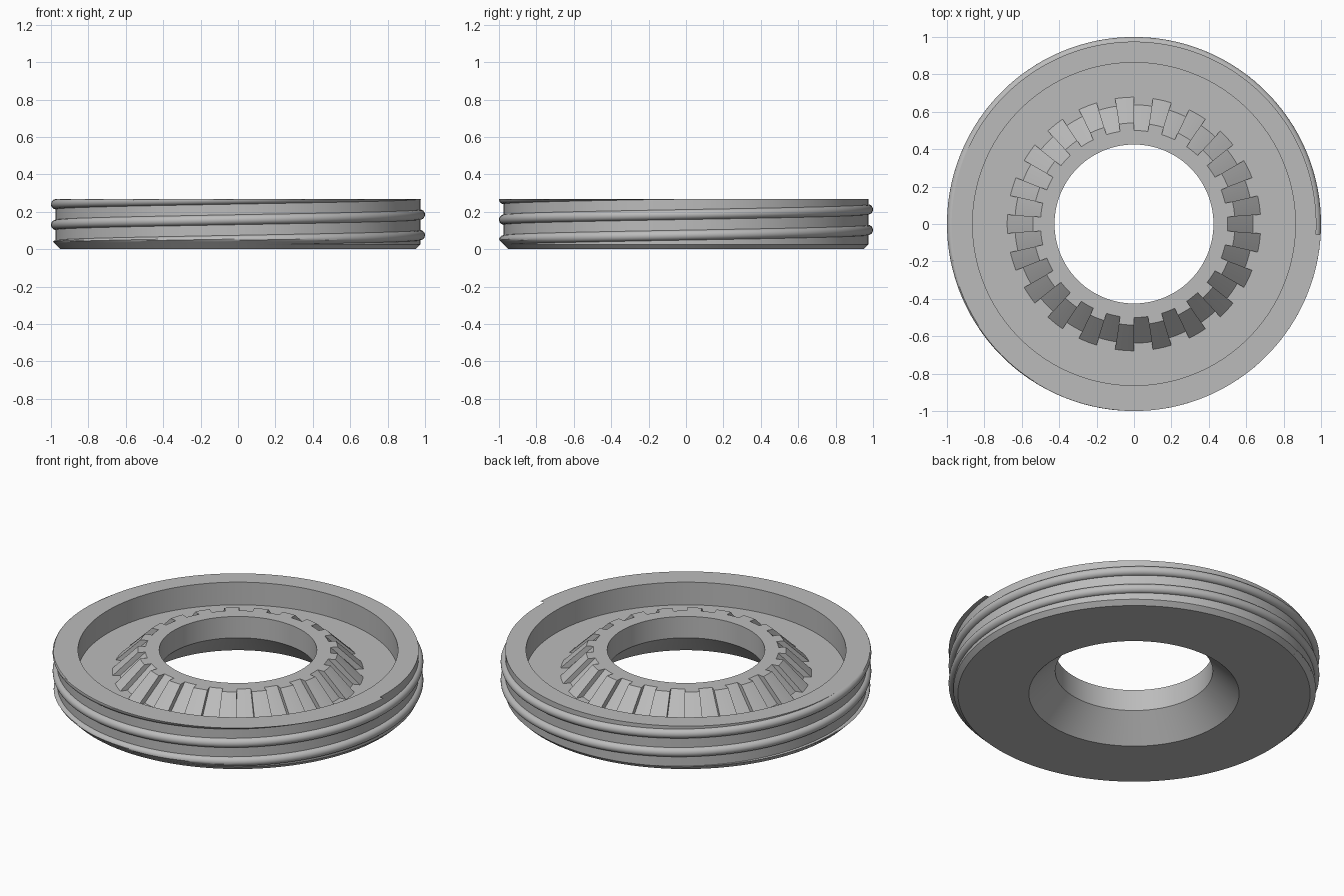
import bpy, bmesh, math

if "Cube" in bpy.data.objects:
    bpy.data.objects.remove(bpy.data.objects["Cube"], do_unlink=True)

HEIGHT, FLOOR = 0.267, 0.132
BODY_R, BOTTOM_R = 0.975, 0.95
TEETH = 21

grey = bpy.data.materials.new("plain_grey")
grey.use_nodes = True
colour = (0.5, 0.5, 0.5, 1)
grey.diffuse_color = colour
grey.node_tree.nodes["Principled BSDF"].inputs["Base Color"].default_value = colour


def finish(name, bm):
    """Turn a bmesh into a smooth object with sharp creases."""
    bmesh.ops.recalc_face_normals(bm, faces=bm.faces)
    mesh = bpy.data.meshes.new(name)
    bm.to_mesh(mesh)
    bm.free()
    mesh.materials.append(grey)
    mesh.shade_smooth()
    mesh.set_sharp_from_angle(angle=math.radians(30))
    obj = bpy.data.objects.new(name, mesh)
    bpy.context.collection.objects.link(obj)
    return obj


def skin(bm, sections, closed):
    """Join closed (angle, [(radius, z)]) sections; cap the ends if open."""
    rings = [[bm.verts.new((r * math.cos(a), r * math.sin(a), z)) for r, z in pts]
             for a, pts in sections]
    pairs = list(zip(rings, rings[1:]))
    if closed:
        pairs.append((rings[-1], rings[0]))
    else:
        bm.faces.new(rings[0])
        bm.faces.new(rings[-1][::-1])
    n = len(rings[0])
    for p, q in pairs:
        for i in range(n):
            j = (i + 1) % n
            bm.faces.new((p[i], q[i], q[j], p[j]))


# Ring body: dished top, raised conical hub, flared hole below
profile = [(0.567, 0), (BOTTOM_R, 0), (BODY_R, BODY_R - BOTTOM_R), (BODY_R, HEIGHT),
           (0.863, HEIGHT), (0.863, FLOOR), (0.637, FLOOR), (0.5, HEIGHT),
           (0.425, HEIGHT), (0.425, 0.14)]
steps = TEETH * 8
bm = bmesh.new()
skin(bm, [(math.tau * i / steps, profile) for i in range(steps)], True)
finish("ring_body", bm)

# Raised teeth around the hub cone
tooth = [(0.5, HEIGHT), (0.54, HEIGHT), (0.678, FLOOR), (0.62, FLOOR - 0.01)]
bm = bmesh.new()
for k in range(TEETH):
    middle = math.pi + math.tau * k / TEETH
    skin(bm, [(middle + math.tau / steps * s, tooth) for s in range(-2, 3)], False)
finish("hub_teeth", bm)

# Rounded screw thread, trimmed by the top plane and the bottom chamfer
PITCH, THREAD_R, CENTRE_R = 0.11, 0.027, 0.973


def thread_section(centre_z):
    arc = [(CENTRE_R + THREAD_R * math.cos(t), centre_z + THREAD_R * math.sin(t))
           for t in (math.pi * (i / 12 - 0.5) for i in range(13))]
    raw = [(0.965, centre_z - THREAD_R)] + arc + [(0.965, centre_z + THREAD_R)]
    trimmed = []
    for r, z in raw:
        z = min(max(z, 0), HEIGHT)
        trimmed.append((min(r, BOTTOM_R + z), z))
    return trimmed


turns = (HEIGHT + THREAD_R) / PITCH
count = int(turns * 120)
sections = []
for i in range(count + 1):
    z = turns * PITCH * i / count
    sections.append((math.pi + math.tau * (z - 0.13) / PITCH, thread_section(z)))
bm = bmesh.new()
skin(bm, sections, False)
finish("screw_thread", bm)
